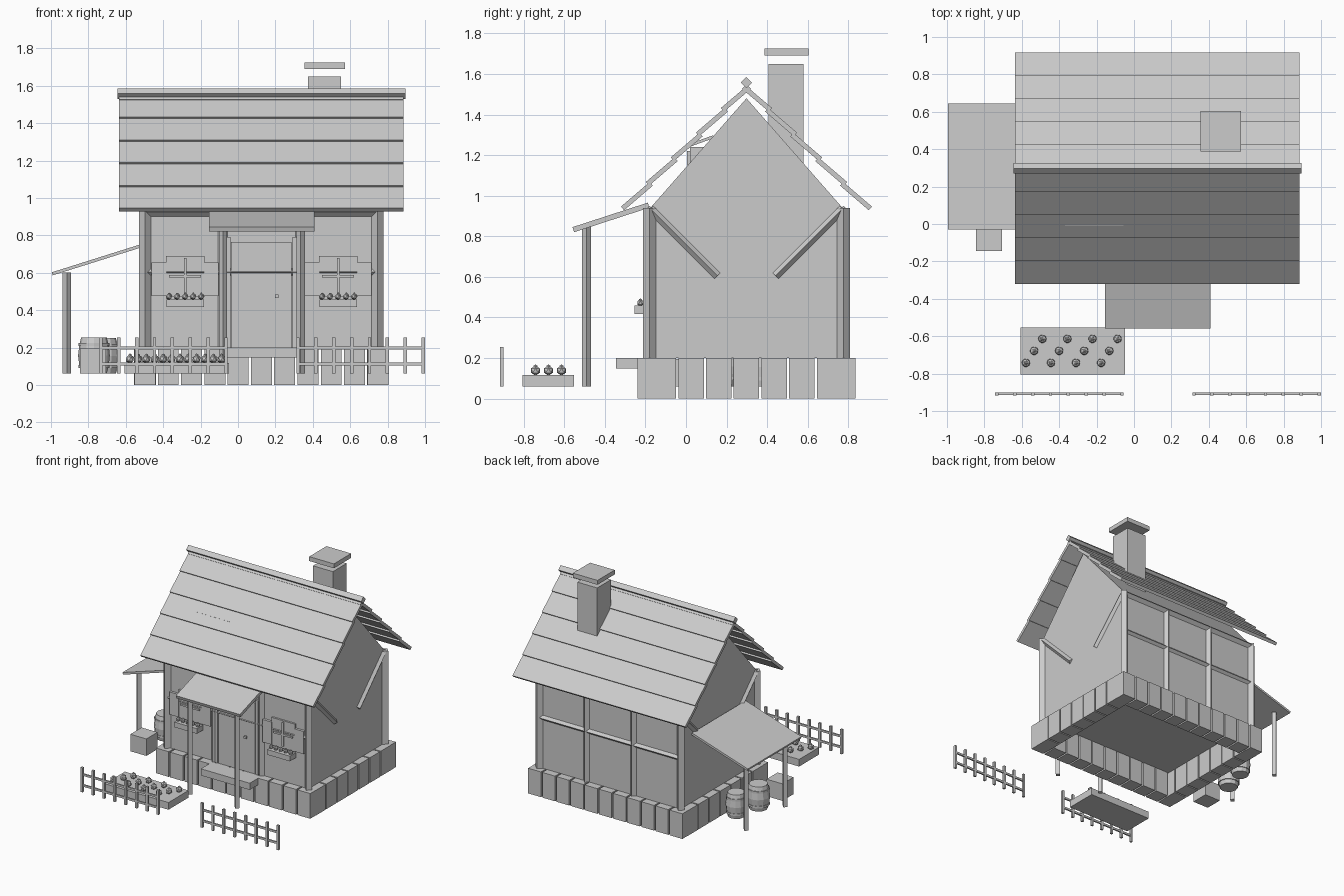
import bpy, bmesh, math
from mathutils import Vector, Matrix

if "Cube" in bpy.data.objects:
    bpy.data.objects.remove(bpy.data.objects["Cube"])

G = 0.06                      # yard level
X0, X1 = -0.497, 0.747        # house corners
Y0, Y1 = -0.18, 0.776
XM, YM = 0.125, 0.298         # house centre


def finish(name, bm):
    bmesh.ops.recalc_face_normals(bm, faces=bm.faces)
    me = bpy.data.meshes.new(name)
    bm.to_mesh(me)
    bm.free()
    ob = bpy.data.objects.new(name, me)
    bpy.context.collection.objects.link(ob)
    return ob


def box(name, x0, x1, y0, y1, z0, z1, rot=None):
    bm = bmesh.new()
    m = Matrix.Translation(((x0 + x1) / 2, (y0 + y1) / 2, (z0 + z1) / 2))
    if rot:
        m = m @ Matrix.Rotation(math.radians(rot[1]), 4, rot[0])
    m = m @ Matrix.Diagonal((x1 - x0, y1 - y0, z1 - z0, 1))
    bmesh.ops.create_cube(bm, size=1, matrix=m)
    return finish(name, bm)


def beam(name, a, b, r):
    """Four-sided timber between two points, set edge-on."""
    a, b = Vector(a), Vector(b)
    d = b - a
    m = Matrix.Translation((a + b) / 2) @ d.to_track_quat('Z', 'Y').to_matrix().to_4x4()
    bm = bmesh.new()
    bmesh.ops.create_cone(bm, cap_ends=True, segments=4, radius1=r, radius2=r,
                          depth=d.length, matrix=m)
    return finish(name, bm)


def prism(name, profile, x0, x1):
    """Extrude a (y, z) profile along x."""
    bm = bmesh.new()
    f = bm.faces.new([bm.verts.new((x0, y, z)) for y, z in profile])
    ext = bmesh.ops.extrude_face_region(bm, geom=[f])['geom']
    vs = [v for v in ext if isinstance(v, bmesh.types.BMVert)]
    bmesh.ops.translate(bm, verts=vs, vec=(x1 - x0, 0, 0))
    return finish(name, bm)


def lathe(name, rz, x, y, n=12):
    bm = bmesh.new()
    rings = [[bm.verts.new((x + r * math.cos(2 * math.pi * k / n),
                            y + r * math.sin(2 * math.pi * k / n), z)) for k in range(n)]
             for r, z in rz]
    for a, b in zip(rings, rings[1:]):
        for k in range(n):
            bm.faces.new((a[k], a[(k + 1) % n], b[(k + 1) % n], b[k]))
    bm.faces.new(rings[0])
    bm.faces.new(rings[-1])
    return finish(name, bm)


def flower(name, x, y, z, r):
    bm = bmesh.new()
    bmesh.ops.create_icosphere(bm, subdivisions=1, radius=r, matrix=Matrix.Translation((x, y, z)))
    bmesh.ops.create_icosphere(bm, subdivisions=1, radius=r * 0.45,
                               matrix=Matrix.Translation((x, y, z + r * 0.75)))
    return finish(name, bm)


# stone foundation ring
for i in range(11):
    bx = XM + (i - 5) * 0.1245
    for y in (Y0, Y1):
        box("foundation_stone", bx - 0.056, bx + 0.056, y - 0.06, y + 0.06, 0, 0.2)
for i in range(7):
    by = YM + (i - 3) * 0.1366
    for x in (X0, X1):
        box("foundation_stone_side", x - 0.058, x + 0.058, by - 0.063, by + 0.063, 0, 0.2)

# walls with gables
prism("walls", [(Y0, 0.2), (Y1, 0.2), (Y1, 0.935), (YM, 1.48), (Y0, 0.935)], X0, X1)

# timber frame
for y in (Y0, Y1):
    for x in (X0, X1):
        beam("corner_post", (x, y, 0.2), (x, y, 0.94), 0.032)
    for x in (-0.082, 0.332):
        beam("wall_stud", (x, y, 0.2), (x, y, 0.93), 0.025)
    beam("mid_rail", (X0, y, 0.603), (X1, y, 0.603), 0.019)
    beam("top_rail", (X0, y, 0.925), (X1, y, 0.925), 0.025)
    s = 1 if y < YM else -1
    for x in (X0, X1):
        beam("gable_brace", (x, y + s * 0.005, 0.935), (x, y + s * 0.335, 0.605), 0.02)

# roof: five overlapping boards per slope
top, eave = Vector((YM, 1.55)), Vector((-0.318, 0.942))
d = (eave - top).normalized()
nrm = Vector((d.y, -d.x))
if nrm.y < 0:
    nrm = -nrm
step = (eave - top).length / 5
for i in range(5):
    a = top + d * (i * step - (0.012 if i else 0)) - nrm * 0.008
    b = top + d * ((i + 1) * step) + nrm * 0.005
    pts = [a, b, b - nrm * 0.024, a - nrm * 0.024]
    prism("roof_board_front", [(p.x, p.y) for p in pts], -0.635, 0.885)
    prism("roof_board_back", [(2 * YM - p.x, p.y) for p in pts], -0.635, 0.885)
beam("ridge_beam", (-0.645, YM, 1.557), (0.895, YM, 1.557), 0.028)

# chimney
box("chimney", 0.375, 0.55, 0.407, 0.58, 1.05, 1.65)
box("chimney_cap", 0.355, 0.572, 0.388, 0.605, 1.69, 1.725)

# dormer, mostly sunk in the roof
box("dormer_roof", -0.368, -0.056, -0.012, 0.14, 1.258, 1.272, ('X', 20))
box("dormer_body", -0.32, -0.1, 0.02, 0.15, 1.12, 1.24)
box("dormer_window", -0.26, -0.16, 0.005, 0.03, 1.15, 1.22)

# porch
box("porch_roof", -0.155, 0.408, -0.565, -0.175, 0.88, 0.906, ('X', 18))
for x in (-0.08, 0.335):
    beam("porch_post", (x, -0.49, G), (x, -0.49, 0.85), 0.022)
box("door_step", -0.085, 0.345, -0.345, -0.2, 0.147, 0.2)

# door
box("door", -0.037, 0.287, -0.195, -0.17, 0.2, 0.765)
for x in (-0.053, 0.303):
    box("door_jamb", x - 0.012, x + 0.012, -0.198, -0.17, 0.2, 0.79)
box("door_knob", 0.199, 0.217, -0.212, -0.19, 0.466, 0.484)

# windows with shutters and flower boxes
for x in (-0.283, 0.535):
    box("window_frame", x - 0.103, x + 0.103, -0.195, -0.17, 0.47, 0.69)
    box("window_mullion", x - 0.007, x + 0.007, -0.205, -0.18, 0.49, 0.68)
    box("window_crossbar", x - 0.085, x + 0.085, -0.205, -0.18, 0.575, 0.589)
    for s in (-1, 1):
        box("shutter", x + s * 0.14 - 0.04, x + s * 0.14 + 0.04, -0.2, -0.175, 0.475, 0.655)
    box("window_box", x - 0.1, x + 0.1, -0.255, -0.18, 0.417, 0.458)
    for k in range(5):
        flower("window_flower", x + (k - 2) * 0.043, -0.225, 0.472, 0.018)

# side lean-to
box("lean_to_roof", -1.005, -0.49, -0.03, 0.645, 0.663, 0.68, ('Y', -17.5))
for y in (0.06, 0.55):
    beam("lean_to_post", (-0.915, y, G), (-0.915, y, 0.6), 0.022)

# barrels and crate under the lean-to
for x, y, r, h in ((-0.77, 0.19, 0.085, 0.195), (-0.715, 0.39, 0.078, 0.19)):
    prof = [(0.8, 0), (0.92, 0.2), (1.0, 0.5), (0.92, 0.8), (0.8, 1)]
    lathe("barrel", [(r * a, G + h * b) for a, b in prof], x, y)
    for t in (0.2, 0.8):
        z = G + h * t
        lathe("barrel_hoop", [(r * 0.97, z - 0.008), (r * 0.97, z + 0.008)], x, y)
box("crate", -0.845, -0.705, -0.145, -0.005, G, 0.195)

# flower bed
box("flower_bed", -0.608, -0.048, -0.805, -0.553, G, 0.117)
for j in range(3):
    for i in range(4):
        flower("bed_flower", -0.578 + j * 0.044 + i * 0.134, -0.742 + j * 0.064, 0.138, 0.025)

# picket fences
for x0 in (-0.742, 0.312):
    for z in (0.112, 0.198):
        box("fence_rail", x0, x0 + 0.684, -0.914, -0.902, z - 0.008, z + 0.008)
    for k in range(8):
        x = x0 + 0.009 + k * 0.0955
        box("fence_picket", x - 0.009, x + 0.009, -0.918, -0.9, G, 0.255)
